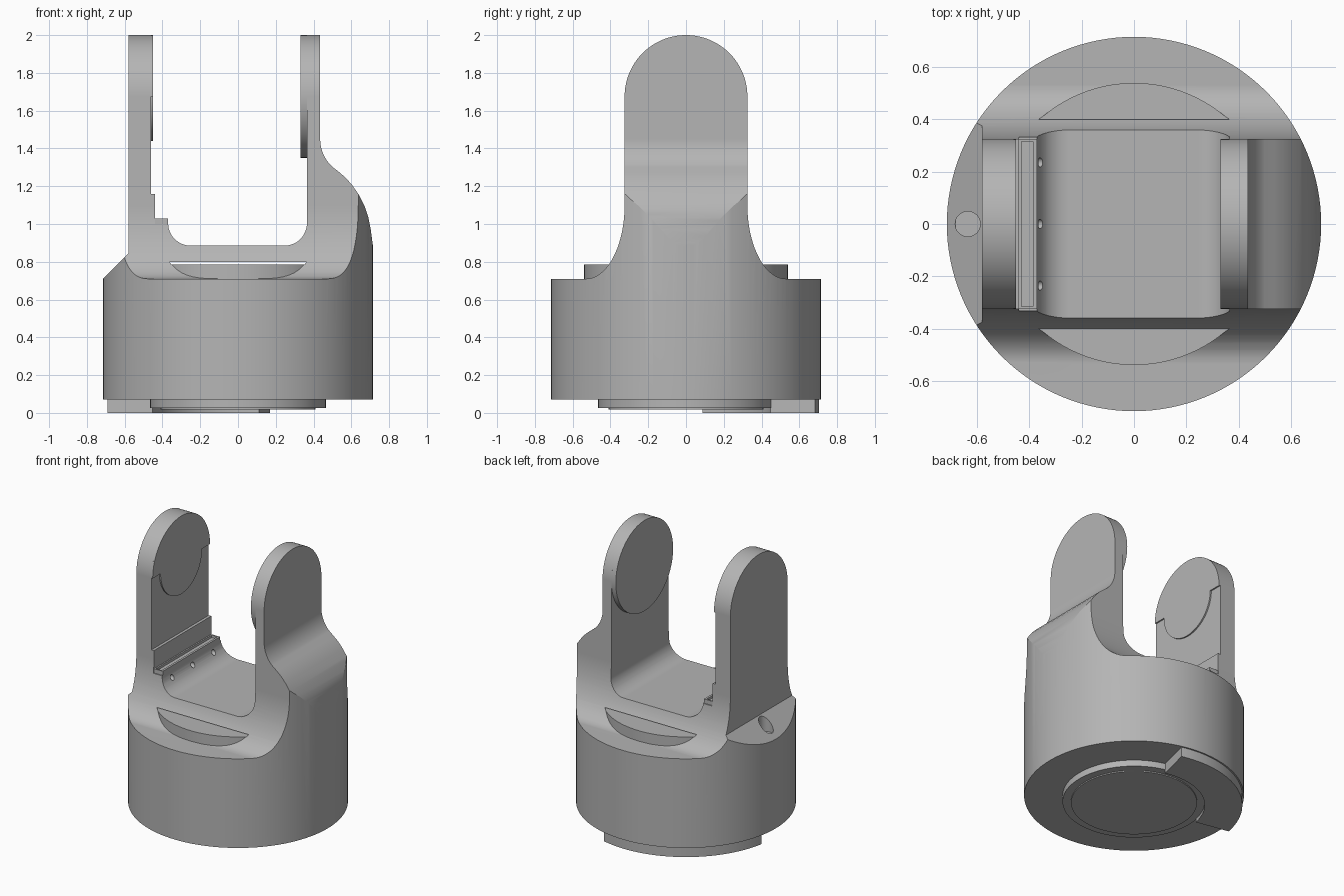
import bpy, bmesh
from math import sin, cos, pi, radians
from mathutils import Vector

cube = bpy.data.objects.get("Cube")
if cube:
    bpy.data.objects.remove(cube)

grey = bpy.data.materials.new("plain_grey")
grey.use_nodes = True
colour = (0.46, 0.46, 0.46, 1)
grey.diffuse_color = colour
grey.node_tree.nodes["Principled BSDF"].inputs["Base Color"].default_value = colour


def arc(cx, cy, r, a0, a1, n=24):
    """Points on an arc, angles in degrees."""
    steps = [radians(a0 + (a1 - a0) * i / n) for i in range(n + 1)]
    return [(cx + r * cos(a), cy + r * sin(a)) for a in steps]


def prism(name, points, axis, lo, hi):
    """Extrude a 2D outline along an axis from lo to hi."""
    place = {"x": lambda p, d: (d, p[0], p[1]),
             "y": lambda p, d: (p[0], d, p[1]),
             "z": lambda p, d: (p[0], p[1], d)}[axis]
    bm = bmesh.new()
    face = bm.faces.new([bm.verts.new(place(p, lo)) for p in points])
    extruded = bmesh.ops.extrude_face_region(bm, geom=[face])["geom"]
    verts = [g for g in extruded if isinstance(g, bmesh.types.BMVert)]
    move = Vector(place((0, 0), hi - lo))
    bmesh.ops.translate(bm, verts=verts, vec=move)
    bmesh.ops.recalc_face_normals(bm, faces=bm.faces)
    mesh = bpy.data.meshes.new(name)
    bm.to_mesh(mesh)
    bm.free()
    mesh.materials.append(grey)
    obj = bpy.data.objects.new(name, mesh)
    bpy.context.collection.objects.link(obj)
    return obj


def disc(name, centre, r, axis, lo, hi, n=96):
    return prism(name, arc(*centre, r, 0, 360, n)[:-1], axis, lo, hi)


def box(name, x, y, z):
    corners = [(x[0], y[0]), (x[1], y[0]), (x[1], y[1]), (x[0], y[1])]
    return prism(name, corners, "z", *z)


def combine(obj, tool, operation):
    """Apply a boolean and throw the tool away."""
    mod = obj.modifiers.new("bool", "BOOLEAN")
    mod.object, mod.operation, mod.solver = tool, operation, "EXACT"
    bpy.context.view_layer.objects.active = obj
    bpy.ops.object.modifier_apply(modifier=mod.name)
    bpy.data.objects.remove(tool)


# Body: a drum trimmed by the front outline and the side outline
R = 0.715
body = disc("fork_body", (0, 0), R, "z", 0.07, 2.2, 128)

front = [(-0.8, -0.1), (-0.8, 0.625), (-0.58, 0.845), (-0.58, 2.1),
         (-0.46, 2.1), (-0.46, 1.16), (-0.44, 1.16), (-0.44, 1.0), (-0.37, 1.0)]
front += arc(-0.25, 1.005, 0.12, 180, 270, 12)
front += arc(0.245, 1.005, 0.12, 270, 360, 12)
front += [(0.365, 2.1), (0.435, 2.1)]
front += arc(0.635, 1.45, 0.2, 180, 227, 10)
front += [(0.535, 1.275), (0.57, 1.245), (0.605, 1.205), (0.64, 1.155),
          (0.67, 1.095), (0.69, 1.035), (0.703, 0.97), (0.712, 0.9),
          (0.73, 0.8), (0.8, 0.7), (0.8, -0.1)]
combine(body, prism("front_outline", front, "y", -0.9, 0.9), "INTERSECT")

# Half of the side outline: flared foot, then straight arm and round top
half = [(0.9, -0.1), (0.9, 0.71), (0.53, 0.71)]
half += [(0.53 + 0.205 * cos(a) - 0.0, 1.1 + 0.39 * sin(a))
         for a in [radians(270 - 90 * i / 20) for i in range(1, 21)]]
half += arc(0, 1.675, 0.325, 0, 90, 32)
side = half + [(-y, z) for y, z in reversed(half[:-1])]
combine(body, prism("side_outline", side, "x", -0.9, 0.9), "INTERSECT")

# Thin gap above the inner cap, and the pin hole in the sloped shoulder
combine(body, disc("gap", (0, 0), 0.54, "z", 0.785, 0.80), "DIFFERENCE")
combine(body, disc("pin", (-0.635, 0), 0.048, "z", 0.72, 1.0, 32), "DIFFERENCE")

# Three small holes beside the ledge
for y in (-0.235, 0, 0.235):
    combine(body, disc("hole", (y, 0.955), 0.018, "x", -0.42, -0.3, 20), "DIFFERENCE")

# Inner cap, seen as a crescent in front and behind
cap = disc("inner_cap", (0, 0), 0.539, "z", 0.6, 0.785)

# Grooved ledge at the foot of the narrow arm
ledge = box("ledge", (-0.445, -0.37), (-0.325, 0.325), (0.99, 1.03))
combine(ledge, box("groove", (-0.43, -0.385), (-0.315, 0.315), (1.012, 1.1)), "DIFFERENCE")

# Raised pads on the inner faces of the arms
pad_outline = (arc(0, 1.675, 0.325, 0, 180, 48)
               + arc(0, 1.675, 0.235, 180, 360, 36))
narrow_pad = prism("narrow_arm_pad", pad_outline, "x", -0.465, -0.45)
wide_pad = disc("wide_arm_pad", (0, 1.675), 0.325, "x", 0.33, 0.37)

# Underside: stepped round plate and a raised quarter of the rim
plate = disc("base_plate", (0, 0), 0.465, "z", 0.025, 0.08)
centre = disc("base_centre", (0, 0), 0.41, "z", 0.017, 0.05)
rim = prism("base_rim_sector",
            arc(0, 0, 0.705, 76, 169, 40) + arc(0, 0, 0.46, 169, 76, 40),
            "z", 0, 0.08)

# Smooth shading with crisp edges
for obj in (body, cap, ledge, narrow_pad, wide_pad, plate, centre, rim):
    bpy.ops.object.select_all(action="DESELECT")
    obj.select_set(True)
    bpy.context.view_layer.objects.active = obj
    bpy.ops.object.shade_smooth_by_angle(angle=radians(25))
    normals = obj.modifiers.new("even_normals", "WEIGHTED_NORMAL")
    normals.keep_sharp = True
